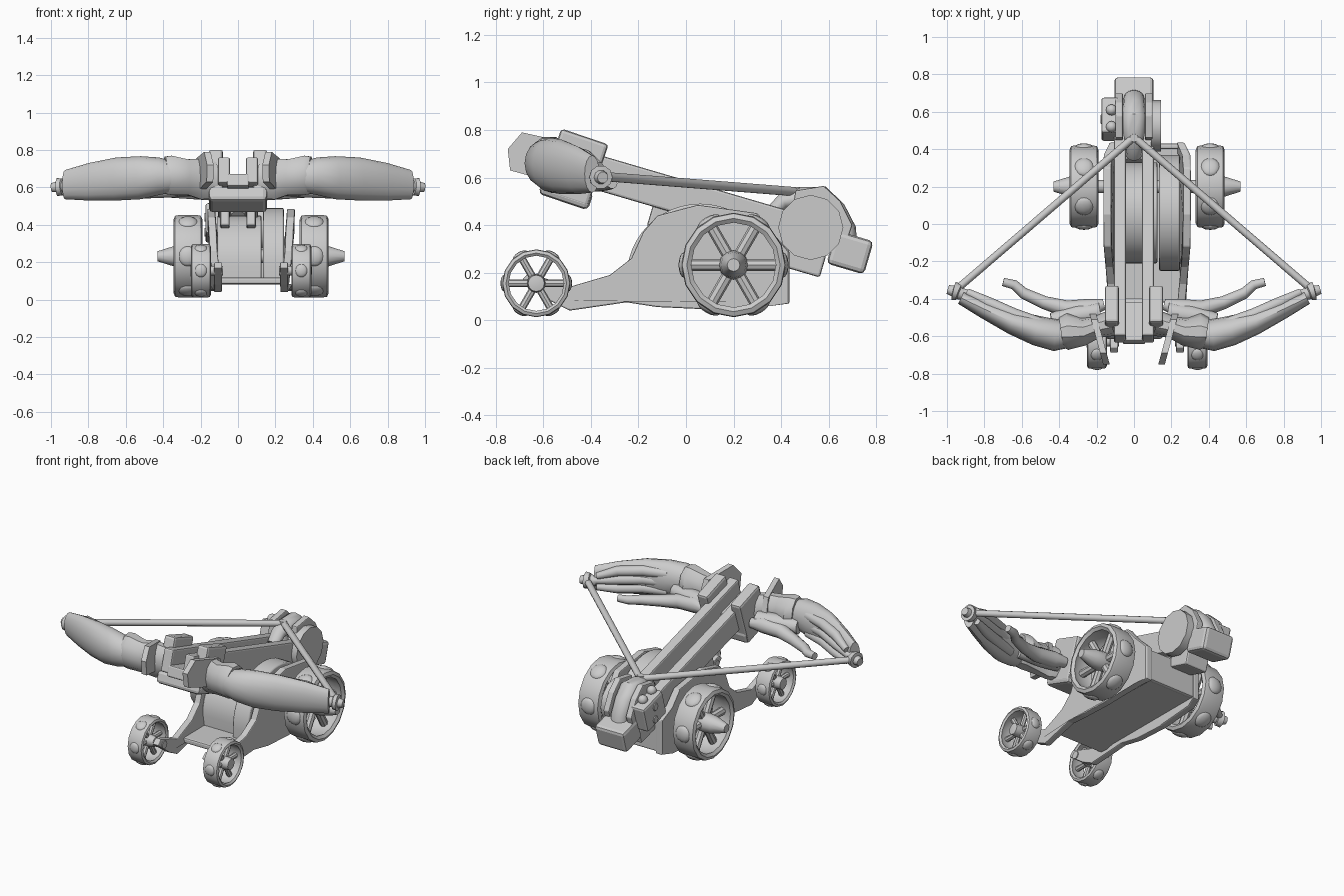
import bpy, bmesh, math
from mathutils import Vector, Matrix

if "Cube" in bpy.data.objects:
    bpy.data.objects.remove(bpy.data.objects["Cube"])

CX = 0.07          # middle of the carriage
TILT = -0.285      # slope of the stock


def finish(name, bm, mirror=False, smooth=True, bevel=0):
    bmesh.ops.recalc_face_normals(bm, faces=bm.faces)
    me = bpy.data.meshes.new(name)
    bm.to_mesh(me)
    bm.free()
    ob = bpy.data.objects.new(name, me)
    bpy.context.collection.objects.link(ob)
    if bevel:
        b = ob.modifiers.new("bevel", "BEVEL")
        b.width, b.segments, b.limit_method = bevel, 2, "ANGLE"
    if mirror:
        ob.modifiers.new("mirror", "MIRROR")
    if smooth:
        bpy.ops.object.select_all(action="DESELECT")
        ob.select_set(True)
        bpy.context.view_layer.objects.active = ob
        bpy.ops.object.shade_smooth_by_angle(angle=math.radians(40))
    return ob


def box(name, c, size, rx=0, rz=0, mirror=False, bevel=0.01):
    bm = bmesh.new()
    bmesh.ops.create_cube(bm, size=1)
    m = (Matrix.Translation(c) @ Matrix.Rotation(rz, 4, "Z")
         @ Matrix.Rotation(rx, 4, "X") @ Matrix.Diagonal((*size, 1)))
    bm.transform(m)
    return finish(name, bm, mirror, False, bevel)


def skin(name, rings, closed=False, **kw):
    # joins rings of points; open ends are capped
    bm = bmesh.new()
    vs = [[bm.verts.new(p) for p in r] for r in rings]
    n = len(vs[0])
    pairs = list(zip(vs, vs[1:])) + ([(vs[-1], vs[0])] if closed else [])
    for a, b in pairs:
        for i in range(n):
            j = (i + 1) % n
            bm.faces.new((a[i], a[j], b[j], b[i]))
    if not closed:
        bm.faces.new(vs[0])
        bm.faces.new(vs[-1])
    return finish(name, bm, **kw)


def tube(name, pts, radii, n=12, wide=1, **kw):
    pts = [Vector(p) for p in pts]
    rings = []
    for i, p in enumerate(pts):
        t = (pts[min(i + 1, len(pts) - 1)] - pts[max(i - 1, 0)]).normalized()
        u = t.cross(Vector((1, 0, 0)) if abs(t.x) < 0.7 else Vector((0, 0, 1))).normalized()
        v = t.cross(u)
        rings.append([p + radii[i] * (u * math.cos(a) + v * wide * math.sin(a))
                      for a in (2 * math.pi * k / n for k in range(n))])
    return skin(name, rings, **kw)


def lathe(name, prof, y, z, n, **kw):
    # closed (x, radius) profile turned around an x-wise axis
    rings = [[(x, y + r * math.cos(a), z + r * math.sin(a)) for x, r in prof]
             for a in (2 * math.pi * k / n for k in range(n))]
    return skin(name, rings, closed=True, **kw)


def plate(name, prof, x0, x1, flare=lambda y: 0, **kw):
    # (y, z) outline given thickness in x
    return skin(name, [[(x + flare(y), y, z) for y, z in prof] for x in (x0, x1)], **kw)


def loft(name, secs, n=16, **kw):
    # oval sections: x, y, z, half height, half width
    rings = []
    for i, (x, y, z, h, w) in enumerate(secs):
        a, b = secs[max(i - 1, 0)], secs[min(i + 1, len(secs) - 1)]
        side = Vector((-(b[1] - a[1]), b[0] - a[0], 0)).normalized() * w
        rings.append([Vector((x, y, z + h * math.sin(t))) + side * math.cos(t)
                      for t in (2 * math.pi * k / n for k in range(n))])
    return skin(name, rings, **kw)


def stud(name, loc, r, a=0, flat=1):
    bm = bmesh.new()
    bmesh.ops.create_uvsphere(bm, u_segments=12, v_segments=8, radius=r)
    bm.transform(Matrix.Translation(loc) @ Matrix.Rotation(a, 4, "X") @ Matrix.Diagonal((1, flat, 1, 1)))
    finish(name, bm)


def wheel(name, s, x_in, x_out, y, z, R, spokes, hub_tip):
    X = lambda d: CX + s * d
    e = R * 0.12
    # flat tread with a rounded lip on both faces
    lathe(name + "_rim", [(X(x_in), R - e), (X(x_in + e / 3), R - e / 4), (X(x_in + e), R * .985),
          (X(x_out - e), R * .985), (X(x_out - e / 3), R - e / 4), (X(x_out), R - e),
          (X(x_out - e / 2), R * 0.8), (X(x_out - 1.5 * e), R * .84),
          (X(x_in + 1.5 * e), R * .84), (X(x_in + e / 2), R * 0.8)], y, z, 16)
    mid = (x_in + x_out) / 2
    for k in range(spokes):
        a = 2 * math.pi * k / spokes
        c, d = math.cos(a), math.sin(a)
        tube(name + "_spoke", [(X(mid), y + r * c, z + r * d) for r in (0.02, R * 0.86)],
             [R * 0.11] * 2, 8)
    # round tread studs
    for k in range(6):
        a = math.pi * k / 3
        stud(name + "_stud", (X(mid), y + R * .93 * math.cos(a), z + R * .93 * math.sin(a)), R * .24, a, .45)
    tube(name + "_hub", [(X(d), y, z) for d in (x_in, mid, x_out, hub_tip)],
         [R * 0.2, R * 0.28, R * 0.24, R * 0.12], 12)


# wheels and carriage sides
side = [(-.69, .17), (-.57, .08), (-.49, .04), (-.25, .075), (-.12, .055), (.1, .045), (.36, .06), (.435, .07),
        (.435, .29), (.37, .36), (.3, .45), (.05, .485), (-.12, .44), (-.18, .37),
        (-.23, .26), (-.32, .19), (-.49, .14), (-.66, .2)]
for s, tag in ((1, "right"), (-1, "left")):
    wheel("rear_wheel_" + tag, s, 0.26, 0.415, 0.2, 0.232, 0.223, 6, 0.50)
    wheel("front_wheel_" + tag, s, 0.215, 0.322, -0.63, 0.155, 0.145, 6, 0.325)
    plate("carriage_side_" + tag, side, CX + s * .155, CX + s * .197, smooth=False, bevel=.006,
          flare=lambda y: s * (0.037 * min(1, max(0, (y + .5) / .4)) - .4 * max(0, y - .35)))
    tube("front_axle_" + tag, [(CX + s * d, -.63, .155) for d in (.15, .25)], [.025] * 2)
tube("rear_axle", [(CX + d, .2, .232) for d in (-.3, .3)], [.035] * 2)
box("carriage_floor", (CX, 0.0, 0.1), (.36, .84, .035))
box("carriage_back", (CX, 0.415, 0.18), (.34, .03, .2))

# winding drums inside the carriage, flat underneath
for nm, x0, x1, r in (("main_drum", -.11, .125, .27), ("side_drum", .135, .245, .31)):
    arc = [(.06 + r * math.cos(a), .18 + r * math.sin(a))
           for a in (math.pi * k / 24 for k in range(25))]
    plate(nm, [(.06 + r, .11)] + arc + [(.06 - r, .11)], x0, x1, bevel=.008)

# stock: two rails with a slot, joined at both ends
box("stock_rail", (.075, -.06, .53), (.065, 1.16, .145), TILT, mirror=True)
box("stock_nose", (0, -.53, .61), (.12, .22, .07), TILT)
box("stock_tail", (0, .42, .37), (.12, .18, .08), TILT)
box("stock_post", (.07, -.1, .44), (.05, .1, .12), TILT, mirror=True)
box("clamp_side", (.118, -.47, .64), (.076, .21, .28), TILT - .04, mirror=True, bevel=.015)
box("clamp_base", (0, -.505, .535), (.31, .22, .08), TILT - .04, bevel=.02)

# bow arms shaped as hands: flared wrist plate, cuff, palm, fingers, thumb
plate("wrist_plate", [(-.75, .72), (-.69, .79), (-.51, .75), (-.48, .66), (-.52, .57), (-.74, .63)],
      .13, .165, flare=lambda y: (y + .75) * .27, mirror=True, smooth=False)
loft("cuff", [(.12, -.53, .64, .1, .07), (.2, -.55, .645, .115, .06), (.27, -.575, .655, .1, .075),
              (.355, -.575, .665, .11, .098), (.39, -.58, .665, .105, .08)], 10, mirror=True)
loft("hand", [(.34, -.59, .655, .08, .07), (.42, -.595, .66, .1, .085), (.52, -.57, .652, .115, .08),
              (.65, -.525, .645, .115, .065), (.8, -.455, .63, .1, .05),
              (.925, -.395, .615, .078, .035)], mirror=True)
for i, z in enumerate((.70, .645, .59)):
    tube("finger", [(.5, -.53, z), (.64, -.485, z), (.78, -.42, z - .015),
                    (.91 - .02 * abs(i - 1), -.365, .645 - .035 * i)],
         [.03, .034, .031, .02], 10, mirror=True)
tube("thumb", [(.16, -.43, .6), (.24, -.45, .6), (.36, -.455, .59), (.48, -.42, .575), (.59, -.37, .57),
               (.64, -.325, .573), (.7, -.31, .575)], [.03, .05, .046, .035, .03, .026, .022], 10, mirror=True)
tube("thumb_root", [(.18, -.47, .61), (.3, -.49, .61), (.44, -.52, .615)], [.055, .06, .045], 10, mirror=True)

# string and its end knobs
tube("tip_knob", [(.90, -.38, .605), (.935, -.37, .605), (.937, -.365, .603), (.965, -.358, .602),
                  (.967, -.358, .602), (.995, -.35, .6)], [.03, .034, .046, .05, .03, .024], 10,
     mirror=True)
tube("bowstring", [(.955, -.355, .605), (0, .465, .54)], [.02, .02], 10, mirror=True)

# trigger assembly at the rear
tube("trigger_arch", [(0, .36, .45), (0, .41, .5), (0, .49, .515), (0, .57, .515), (0, .63, .46),
                      (0, .675, .38), (0, .68, .28)], [.03, .035, .045, .05, .045, .042, .04], 12, wide=1.3)
plate("trigger_cheek", [(.44, .4), (.46, .545), (.58, .565), (.65, .5), (.7, .4), (.68, .34), (.5, .3)],
      .06, .1, mirror=True, smooth=False, bevel=.006)
tube("string_catch", [(0, .46, .44), (0, .46, .56)], [.032, .022], 10)
box("counterweight", (0, .69, .285), (.21, .165, .145), TILT, bevel=.02)
box("lower_bracket", (0, .5, .25), (.16, .16, .1), TILT)
tube("ratchet_disc", [(d, .525, .39) for d in (.09, .145)], [.137] * 2, 12)
tube("ratchet_shaft", [(-.12, .525, .39), (.12, .525, .39)], [.04] * 2, 12)
box("stud_block", (-.125, .56, .41), (.1, .2, .17), TILT, bevel=.015)
for y in (.52, .61):
    stud("block_stud", (-.12, y, .505 + (y - .56) * TILT), .03)
for z in (.36, .44):
    tube("side_stud", [(-.165, .56, z), (-.18, .56, z)], [.03, .022], 10)
